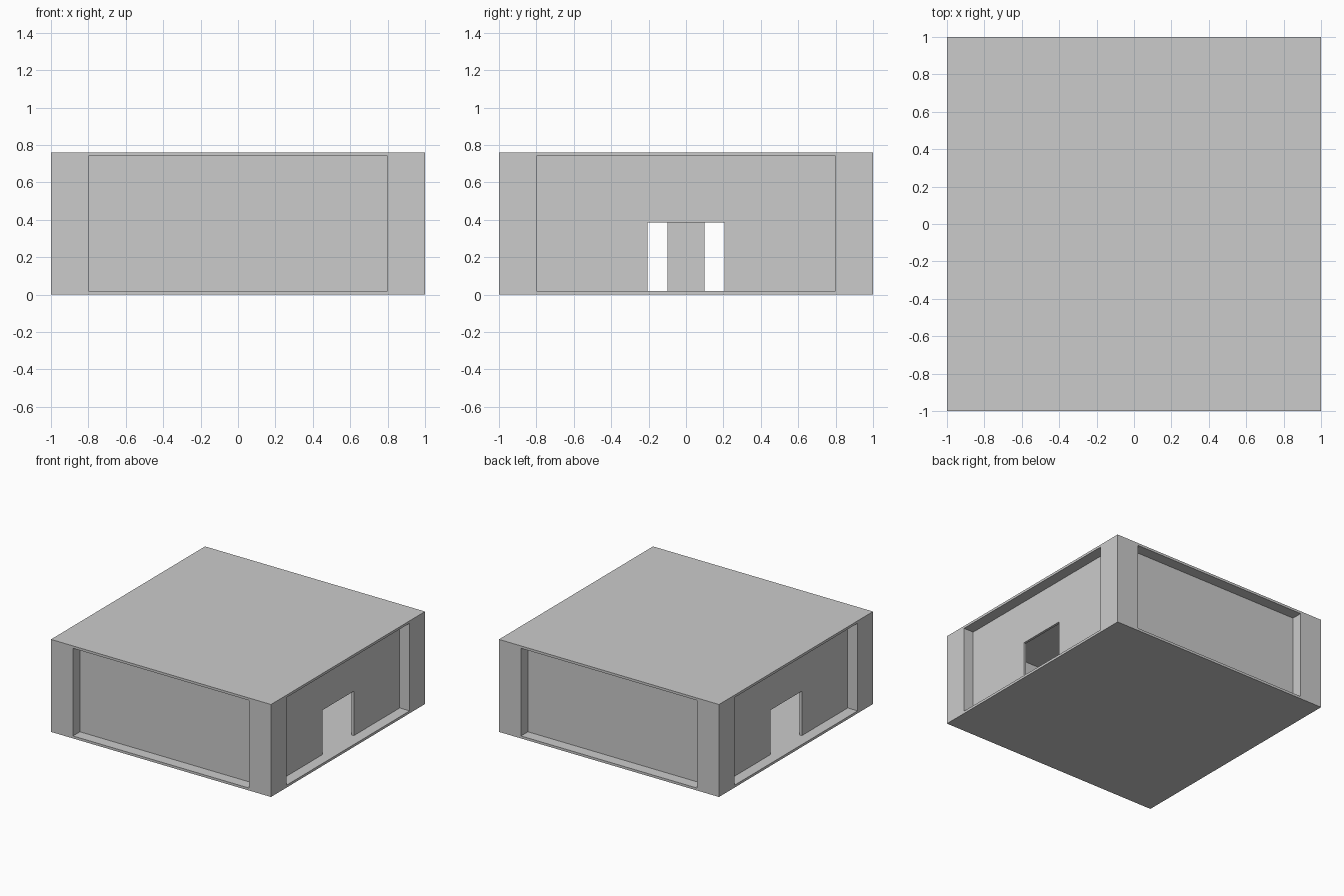
import bpy
import bmesh

if "Cube" in bpy.data.objects:
    bpy.data.objects.remove(bpy.data.objects["Cube"])

HEIGHT, SLAB = 0.76, 0.02       # overall height, slab thickness
Z0, Z1 = SLAB, HEIGHT - SLAB    # clear storey between the slabs
PILLAR = 0.2                    # square pillar side
WALL = 0.02                     # wall thickness
DOOR_HALF, DOOR_TOP = 0.205, 0.385


def prism(name, points, direction):
    """Close a planar outline and extrude it along direction."""
    bm = bmesh.new()
    face = bm.faces.new([bm.verts.new(p) for p in points])
    new = bmesh.ops.extrude_face_region(bm, geom=[face], use_keep_orig=True)["geom"]
    verts = [v for v in new if isinstance(v, bmesh.types.BMVert)]
    bmesh.ops.translate(bm, verts=verts, vec=direction)
    bmesh.ops.recalc_face_normals(bm, faces=bm.faces)
    mesh = bpy.data.meshes.new(name)
    bm.to_mesh(mesh)
    bm.free()
    obj = bpy.data.objects.new(name, mesh)
    bpy.context.collection.objects.link(obj)
    return obj


def block(name, cx, cy, sx, sy, z0, z1):
    """Axis-aligned box given its plan centre, plan size and z range."""
    x, y = sx / 2, sy / 2
    plan = [(cx - x, cy - y, z0), (cx + x, cy - y, z0),
            (cx + x, cy + y, z0), (cx - x, cy + y, z0)]
    return prism(name, plan, (0, 0, z1 - z0))


# Floor and roof slabs
block("floor_slab", 0, 0, 2, 2, 0, SLAB)
block("roof_slab", 0, 0, 2, 2, Z1, HEIGHT)

# Corner pillars and the central pillar
for x in (-0.9, 0.9):
    for y in (-0.9, 0.9):
        block("corner_pillar", x, y, PILLAR, PILLAR, Z0, Z1)
block("centre_pillar", 0, 0, PILLAR, PILLAR, Z0, Z1)

# Plain front and back walls, recessed between the pillars
for name, y in (("front_wall", -0.9), ("back_wall", 0.9)):
    block(name, 0, y, 1.6, WALL, Z0, Z1)

# Side walls with a central doorway
outline = [(-0.8, Z0), (-DOOR_HALF, Z0), (-DOOR_HALF, DOOR_TOP), (DOOR_HALF, DOOR_TOP),
           (DOOR_HALF, Z0), (0.8, Z0), (0.8, Z1), (-0.8, Z1)]
for name, x in (("left_door_wall", -0.9), ("right_door_wall", 0.9)):
    prism(name, [(x - WALL / 2, y, z) for y, z in outline], (WALL, 0, 0))
